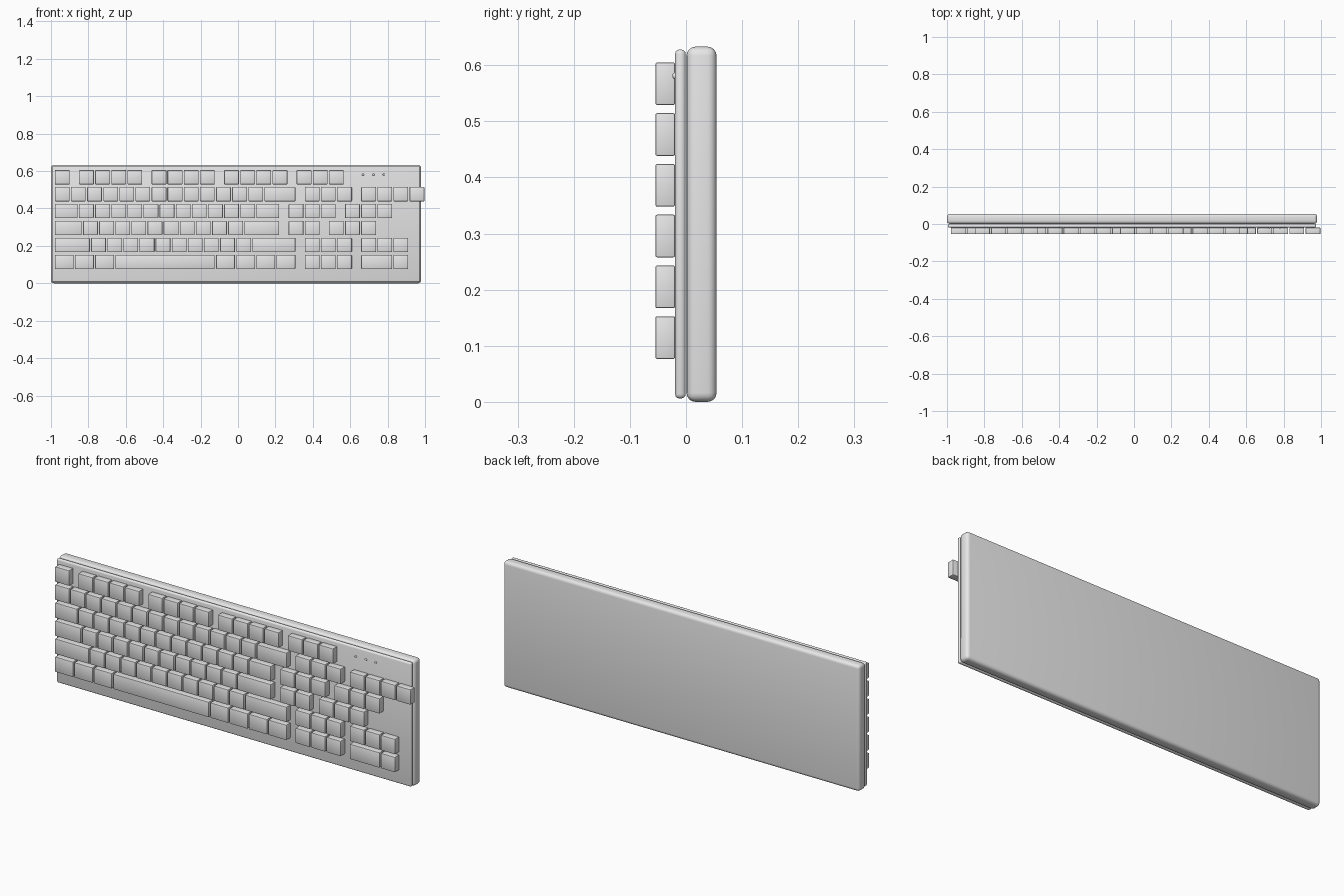
import bpy, bmesh
from mathutils import Matrix

if "Cube" in bpy.data.objects:
    bpy.data.objects.remove(bpy.data.objects["Cube"])

grey = bpy.data.materials.new("plain grey")
grey.diffuse_color = (0.8, 0.8, 0.8, 1)
grey.use_nodes = True
grey.node_tree.nodes["Principled BSDF"].inputs["Base Color"].default_value = grey.diffuse_color


def finish(bm, name, smooth):
    mesh = bpy.data.meshes.new(name)
    if smooth:
        for f in bm.faces:
            f.smooth = True
    bm.to_mesh(mesh)
    bm.free()
    mesh.materials.append(grey)
    ob = bpy.data.objects.new(name, mesh)
    bpy.context.collection.objects.link(ob)
    return ob


def rounded_box(name, lo, hi, radius, segments):
    bm = bmesh.new()
    size = [b - a for a, b in zip(lo, hi)]
    mid = [(a + b) / 2 for a, b in zip(lo, hi)]
    bmesh.ops.create_cube(bm, size=1, matrix=Matrix.Translation(mid) @ Matrix.Diagonal((*size, 1)))
    bmesh.ops.bevel(bm, geom=bm.edges[:], offset=radius, segments=segments,
                    profile=0.5, affect='EDGES')
    ob = finish(bm, name, True)
    bpy.context.view_layer.objects.active = ob
    ob.select_set(True)
    bpy.ops.object.shade_smooth_by_angle(angle=0.52)
    ob.select_set(False)
    return ob


# Case and thin front plate
rounded_box("case", (-1.0, 0.001, 0.0), (0.979, 0.0545, 0.633), 0.016, 4)
rounded_box("top_plate", (-0.995, -0.0195, 0.006), (0.974, -0.0005, 0.628), 0.008, 3)

# Key rows from bottom to top: positive = key width in units, negative = gap
UNIT, GAP, X0 = 0.0862, 0.0075, -0.979
ROWS = [
    [1.25] * 3 + [6.25] + [1.25] * 4 + [-.5] + [1] * 3 + [-.5, 2, 1],
    [2.25] + [1] * 10 + [2.75, -.5] + [1] * 3 + [-.5] + [1] * 3,
    [1.75] + [1] * 10 + [2.25, -.5] + [1] * 2 + [-.5] + [1] * 3,
    [1.5] + [1] * 11 + [1.5, -.5] + [1] * 3 + [-.5] + [1] * 3,
    [1] * 13 + [2, -.5] + [1] * 3 + [-.5] + [1] * 4,
    [1, -.5] + ([1] * 4 + [-.5]) * 3 + [1] * 3,
]
for r, row in enumerate(ROWS):
    x, z = X0, 0.0765 + 0.0905 * r
    for i, w in enumerate(row):
        if w > 0:
            rounded_box(f"key_row{r + 1}_{i + 1}", (x, -0.0545, z),
                        (x + w * UNIT - GAP, -0.0195, z + 0.076), 0.003, 2)
        x += abs(w) * UNIT

# Indicator lights, small domes on the plate
for i, x in enumerate((0.668, 0.724, 0.779)):
    bm = bmesh.new()
    bmesh.ops.create_uvsphere(bm, u_segments=12, v_segments=8, radius=0.006,
                              matrix=Matrix.Translation((x, -0.0185, 0.581)))
    finish(bm, f"indicator_light_{i + 1}", True)
